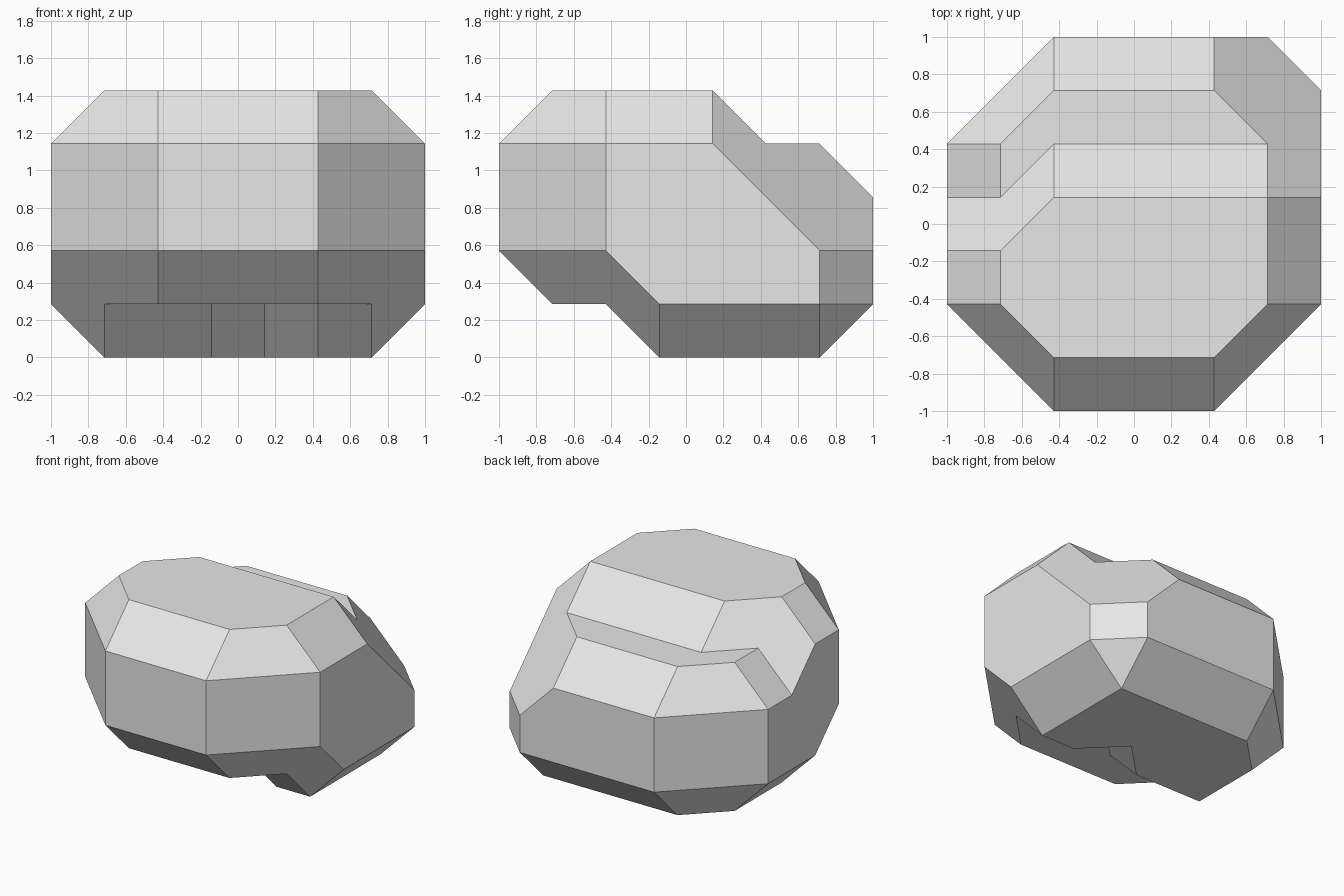
import bpy
import bmesh
from mathutils import Matrix, Vector

cube = bpy.data.objects.get("Cube")
if cube:
    bpy.data.objects.remove(cube, do_unlink=True)

X, Y, Z = Vector((1, 0, 0)), Vector((0, 1, 0)), Vector((0, 0, 1))
UNIT = 1 / 7  # all limits below are counted in sevenths


def tidy(bm):
    """Merge coplanar pieces into clean flat faces."""
    bmesh.ops.remove_doubles(bm, verts=bm.verts[:], dist=0.001)
    bmesh.ops.dissolve_limit(bm, angle_limit=0.01, verts=bm.verts[:], edges=bm.edges[:])
    bmesh.ops.recalc_face_normals(bm, faces=bm.faces[:])


def faceted_block(name, planes):
    """Convex solid enclosed by (normal, limit) planes."""
    corners = set()
    count = len(planes)
    for i in range(count):
        for j in range(i):
            for k in range(j):
                trio = (planes[i], planes[j], planes[k])
                m = Matrix([n for n, limit in trio])
                if abs(m.determinant()) < 0.1:
                    continue
                p = m.inverted() @ Vector([limit for n, limit in trio])
                if all(n.dot(p) < limit + 0.01 for n, limit in planes):
                    corners.add(tuple(round(c, 2) + 0.0 for c in p))
    bm = bmesh.new()
    for c in corners:
        bm.verts.new(c)
    bmesh.ops.convex_hull(bm, input=bm.verts[:])
    tidy(bm)
    mesh = bpy.data.meshes.new(name)
    bm.to_mesh(mesh)
    bm.free()
    obj = bpy.data.objects.new(name, mesh)
    bpy.context.collection.objects.link(obj)
    return obj


def combine(target, other, operation):
    """Apply a boolean and discard the helper."""
    other.hide_render = True
    mod = target.modifiers.new("join", "BOOLEAN")
    mod.operation = operation
    mod.solver = "EXACT"
    mod.object = other
    bpy.context.view_layer.objects.active = target
    bpy.ops.object.modifier_apply(modifier=mod.name)
    bpy.data.objects.remove(other, do_unlink=True)


# Outer limits shared by both halves
shared = [(Y, 7), (-Y, 7), (Y - X, 10), (X + Y, 12), (X + Y + Z, 16)]
for side in (X, -X):
    shared += [(side, 7), (side - Y, 10), (side - Y - Z, 6)]

# Upper front half
upper = [(Z, 10), (-Z, -2), (Z - Y, 15), (-Y - Z, 3), (Y + Z, 11), (Y + Z - X, 14)]
for side in (X, -X):
    upper += [(side + Z, 15), (side - Y + Z, 18)]

# Lower back half
lower = [(Z, 8), (-Z, 0), (Y - Z, 5), (X + Y - Z, 10), (Y - X - Z, 8),
         (Z - X, 13), (Y + Z, 13), (Y + Z - X, 16), (-Y - Z, 1)]
for side in (X, -X):
    lower.append((side - Z, 5))

# V-shaped notch under the front of the lower half
notch = [(Y + Z - X, 0), (X + Y + Z, 2), (Z, 3), (-Z, 1), (-Y, 9)]

rock = faceted_block("rock", shared + lower)
combine(rock, faceted_block("notch_cutter", notch), "DIFFERENCE")
combine(rock, faceted_block("upper_half", shared + upper), "UNION")

# Clean up and scale to final size
bm = bmesh.new()
bm.from_mesh(rock.data)
tidy(bm)
bmesh.ops.scale(bm, vec=(UNIT, UNIT, UNIT), verts=bm.verts[:])
bm.to_mesh(rock.data)
bm.free()

# Plain grey stone
stone = bpy.data.materials.new("stone_grey")
stone.use_nodes = True
grey = (0.8, 0.8, 0.8, 1)
stone.diffuse_color = grey
stone.node_tree.nodes["Principled BSDF"].inputs["Base Color"].default_value = grey
rock.data.materials.clear()
rock.data.materials.append(stone)
for face in rock.data.polygons:
    face.material_index = 0
    face.use_smooth = False
